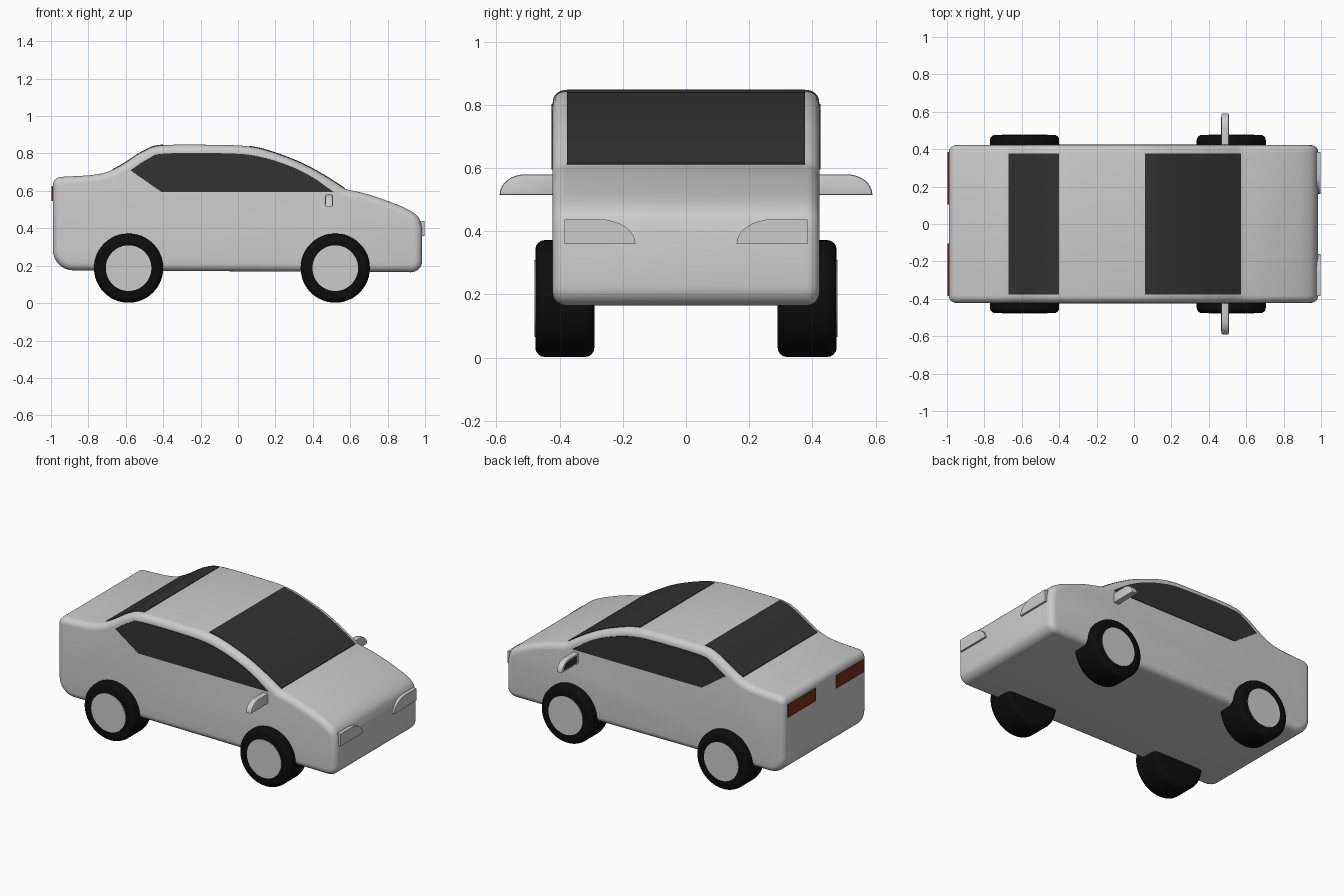
import bpy, bmesh, math
from mathutils import Vector

if "Cube" in bpy.data.objects:
    bpy.data.objects.remove(bpy.data.objects["Cube"])


def material(name, r, g, b):
    m = bpy.data.materials.new(name)
    m.diffuse_color = (r, g, b, 1)
    m.use_nodes = True
    m.node_tree.nodes["Principled BSDF"].inputs["Base Color"].default_value = m.diffuse_color
    return m


GLASS = material("dark_glass", 0.032, 0.032, 0.032)
RUBBER = material("rubber", 0.004, 0.004, 0.004)
RED = material("red_lens", 0.2, 0.028, 0.015)


def spline(pts, n=5):
    """Smooth open curve through 2D points."""
    p = [Vector(q) for q in pts]
    p = [2 * p[0] - p[1]] + p + [2 * p[-1] - p[-2]]
    out = []
    for a, b, c, d in zip(p, p[1:], p[2:], p[3:]):
        for i in range(n):
            t = i / n
            out.append(0.5 * (2 * b + (c - a) * t + (2 * a - 5 * b + 4 * c - d) * t * t
                              + (3 * b - a - 3 * c + d) * t ** 3))
    return [tuple(v) for v in out] + [tuple(pts[-1])]


def arc(cx, cz, rx, rz, a0, a1, n=8):
    return [(cx + rx * math.cos(math.radians(a0 + (a1 - a0) * i / n)),
             cz + rz * math.sin(math.radians(a0 + (a1 - a0) * i / n))) for i in range(n + 1)]


def prism(name, pts, axis, a, b, mat=None, bevel=0, segs=4, mirror=False):
    """Extrude a (x,z) outline along y, or a (y,z) outline along x, from a to b."""
    put = (lambda p, d: (p[0], d, p[1])) if axis == 'y' else (lambda p, d: (d, p[0], p[1]))
    bm = bmesh.new()
    lo = [bm.verts.new(put(p, a)) for p in pts]
    hi = [bm.verts.new(put(p, b)) for p in pts]
    caps = [bm.faces.new(lo), bm.faces.new(hi[::-1])]
    n = len(pts)
    for i in range(n):
        j = (i + 1) % n
        bm.faces.new((lo[j], lo[i], hi[i], hi[j]))
    bmesh.ops.recalc_face_normals(bm, faces=bm.faces)
    if bevel:
        bmesh.ops.bevel(bm, geom=[e for f in caps for e in f.edges], offset=bevel,
                        segments=segs, profile=0.5, affect='EDGES', clamp_overlap=False)
    me = bpy.data.meshes.new(name)
    bm.to_mesh(me)
    bm.free()
    ob = bpy.data.objects.new(name, me)
    bpy.context.collection.objects.link(ob)
    if mat:
        me.materials.append(mat)
    bpy.ops.object.select_all(action='DESELECT')
    ob.select_set(True)
    bpy.context.view_layer.objects.active = ob
    bpy.ops.object.shade_smooth_by_angle(angle=math.radians(35))
    if mirror:
        m = ob.modifiers.new("Mirror", 'MIRROR')
        m.use_axis = (False, True, False)
    return ob


# Body: side profile extruded across the width with rounded edges
cabin = spline([(-0.945, 0.675), (-0.78, 0.685), (-0.69, 0.705), (-0.615, 0.743), (-0.5, 0.815),
                (-0.39, 0.845), (-0.07, 0.845), (0.06, 0.837), (0.17, 0.812), (0.33, 0.752),
                (0.46, 0.683), (0.575, 0.61)])
hood = spline([(0.575, 0.61), (0.7, 0.58), (0.83, 0.535), (0.92, 0.495), (0.967, 0.455),
               (0.985, 0.4)])
body = (cabin + hood[1:] + arc(0.925, 0.225, 0.06, 0.06, 0, -90)
        + arc(-0.88, 0.285, 0.11, 0.11, -90, -180) + arc(-0.945, 0.63, 0.045, 0.045, 180, 90)[:-1])
prism("body", body, 'y', -0.422, 0.422, bevel=0.04, segs=5)


# Windscreen and rear window: thin strips that follow the roof line
def roof_z(x):
    for (x0, z0), (x1, z1) in zip(cabin, cabin[1:]):
        if x0 <= x <= x1:
            return z0 + (z1 - z0) * (x - x0) / (x1 - x0)
    return cabin[-1][1]


for name, x0, x1 in (("rear_window", -0.67, -0.40), ("windscreen", 0.06, 0.572)):
    xs = [x0] + [p[0] for p in cabin if x0 + 0.005 < p[0] < x1 - 0.005] + [x1]
    top = [(x, roof_z(x) + 0.004) for x in xs]
    under = [(x, roof_z(x) - 0.01) for x in reversed(xs)]
    prism(name, top + under, 'y', -0.377, 0.377, GLASS)

# Side windows
side = spline([(-0.575, 0.71), (-0.48, 0.772), (-0.39, 0.80), (-0.04, 0.80), (0.12, 0.782),
               (0.28, 0.732), (0.4, 0.672), (0.51, 0.595)])
prism("side_window", side + [(-0.41, 0.595)], 'y', 0.41, 0.426, GLASS, mirror=True)

# Wheels
for label, x in (("rear", -0.585), ("front", 0.52)):
    prism(label + "_tyre", arc(x, 0.187, 0.185, 0.185, 0, 360, 48)[:-1], 'y', 0.29, 0.477,
          RUBBER, bevel=0.03, mirror=True)
    prism(label + "_hub", arc(x, 0.187, 0.122, 0.122, 0, 360, 48)[:-1], 'y', 0.45, 0.479,
          mirror=True)

# Door mirrors with dark glass on the rear face
shell = [(0.40, 0.515), (0.40, 0.58)] + arc(0.51, 0.515, 0.08, 0.065, 90, 0)
prism("door_mirror", shell, 'x', 0.467, 0.507, bevel=0.006, segs=2, mirror=True)
pane = [(0.44, 0.526), (0.44, 0.569)] + arc(0.51, 0.526, 0.062, 0.043, 90, 0)
prism("mirror_glass", pane, 'x', 0.465, 0.475, GLASS, mirror=True)

# Headlights and tail lights
lamp = [(0.385, 0.36), (0.385, 0.438)] + arc(0.275, 0.36, 0.115, 0.078, 90, 180)
prism("headlight", lamp, 'x', 0.955, 0.998, mirror=True)
prism("tail_light", [(0.105, 0.545), (0.385, 0.545), (0.385, 0.625), (0.105, 0.625)], 'x',
      -0.998, -0.97, RED, mirror=True)
